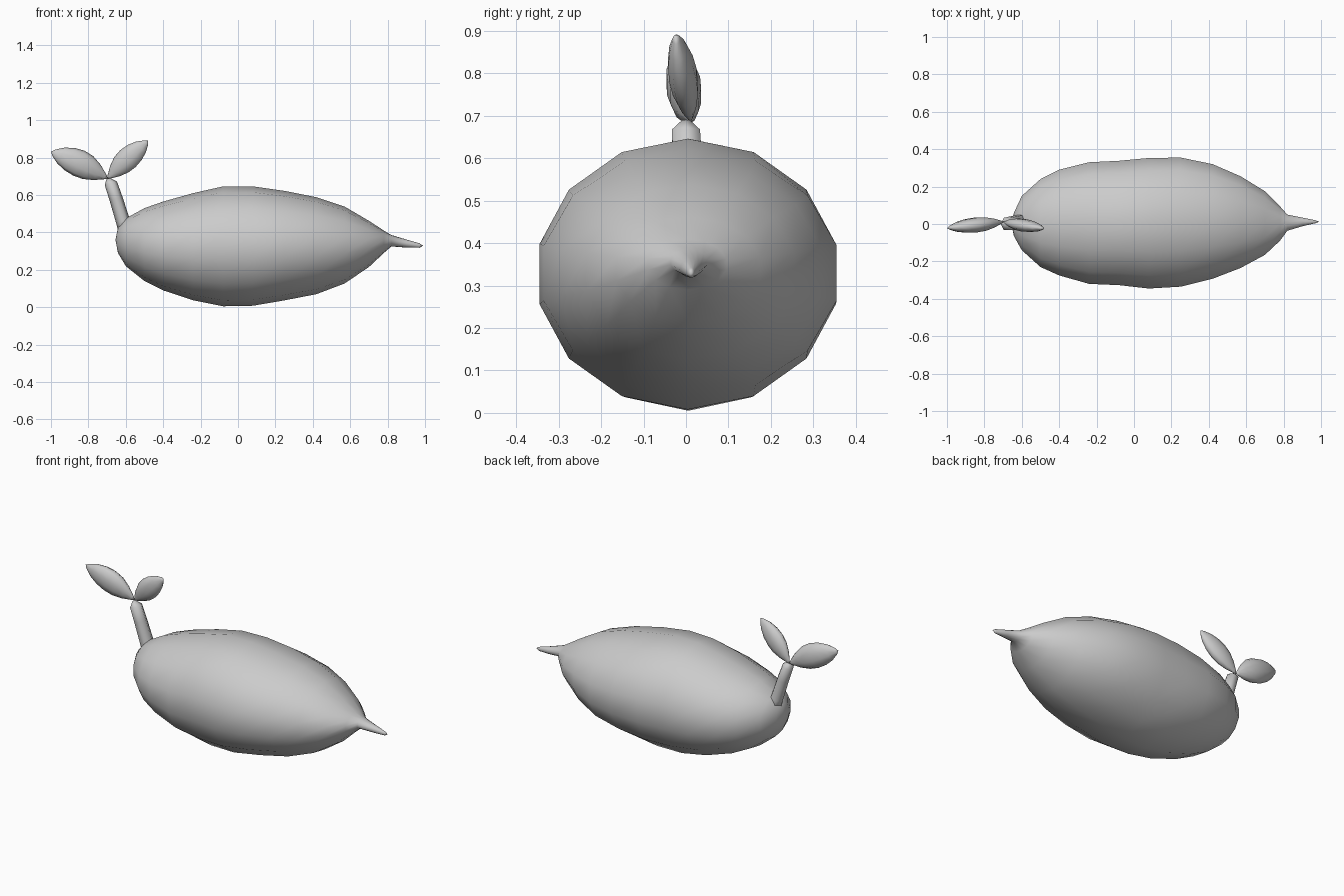
import bpy, bmesh, math
from mathutils import Vector

if "Cube" in bpy.data.objects:
    bpy.data.objects.remove(bpy.data.objects["Cube"])


def loft(name, rings, sides, start=None, end=None):
    """Skin rings of (centre, axis_a, axis_b); optional pole points close the ends."""
    bm = bmesh.new()
    loops = []
    for c, a, b in rings:
        loops.append([bm.verts.new(Vector(c) + a * math.cos(t) + b * math.sin(t))
                      for t in (2 * math.pi * i / sides for i in range(sides))])
    for p, q in zip(loops, loops[1:]):
        for i in range(sides):
            j = (i + 1) % sides
            bm.faces.new((p[i], p[j], q[j], q[i]))
    for loop, pole in ((loops[0], start), (loops[-1], end)):
        if pole is None:
            bm.faces.new(loop)
        else:
            v = bm.verts.new(pole)
            for i in range(sides):
                bm.faces.new((loop[i], loop[(i + 1) % sides], v))
    bmesh.ops.recalc_face_normals(bm, faces=bm.faces)
    for f in bm.faces:
        f.smooth = True
    me = bpy.data.meshes.new(name)
    bm.to_mesh(me)
    bm.free()
    ob = bpy.data.objects.new(name, me)
    bpy.context.collection.objects.link(ob)
    return ob


# Tuber body: x, top z, bottom z, back y, front y
profile = [
    (-0.642, 0.425, 0.29, 0.06, -0.065), (-0.60, 0.475, 0.22, 0.15, -0.14),
    (-0.50, 0.53, 0.14, 0.24, -0.23), (-0.40, 0.565, 0.09, 0.29, -0.275),
    (-0.24, 0.61, 0.037, 0.33, -0.32), (-0.08, 0.646, 0.005, 0.338, -0.327),
    (0.08, 0.646, 0.008, 0.353, -0.345), (0.25, 0.622, 0.037, 0.355, -0.335),
    (0.42, 0.588, 0.07, 0.32, -0.293), (0.57, 0.538, 0.127, 0.255, -0.235),
    (0.70, 0.462, 0.215, 0.175, -0.165), (0.78, 0.41, 0.29, 0.095, -0.09),
    (0.82, 0.386, 0.325, 0.05, -0.036), (0.90, 0.362, 0.319, 0.034, -0.012),
    (0.97, 0.342, 0.318, 0.02, 0.004),
]
k = math.cos(math.pi / 14)
rings = [((x, (yb + yf) / 2, (t + b) / 2),
          Vector((0, 0, (t - b) / 2)), Vector((0, (yb - yf) / 2 / k, 0)))
         for x, t, b, yb, yf in profile]
loft("tuber_body", rings, 14, (-0.655, 0, 0.36), (0.99, 0.012, 0.329))

# Sprout stem: centre and radius, leaning outward
stem = [((-0.59, 0.015, 0.38), 0.042), ((-0.615, 0.01, 0.46), 0.038),
        ((-0.652, 0.004, 0.58), 0.036), ((-0.68, 0, 0.663), 0.034),
        ((-0.693, 0, 0.688), 0.010)]
across = Vector((0.96, 0, 0.28))
loft("sprout_stem", [(c, across * r, Vector((0, r * 1.12, 0))) for c, r in stem], 6)


# Leaves: pointed lens shapes with a gently bowed midrib
def leaf(name, base, tip, width, thick, bow):
    base, tip = Vector(base), Vector(tip)
    d = (tip - base).normalized()
    side = d.cross(Vector((0, 1, 0))).normalized()
    if side.z < 0:
        side.negate()
    flat = d.cross(side).normalized()
    rings = []
    for u, w in ((0.06, 0.22), (0.2, 0.62), (0.36, 0.92), (0.52, 1.0),
                 (0.68, 0.9), (0.83, 0.64), (0.95, 0.26)):
        c = base.lerp(tip, u) + side * bow * math.sin(math.pi * u)
        rings.append((c, side * width * w, flat * thick * w))
    loft(name, rings, 10, base, tip)


leaf("leaf_left", (-0.695, 0.012, 0.688), (-1.0, -0.022, 0.832), 0.073, 0.041, 0.008)
leaf("leaf_right", (-0.70, 0.012, 0.686), (-0.48, -0.025, 0.89), 0.061, 0.034, 0.004)
